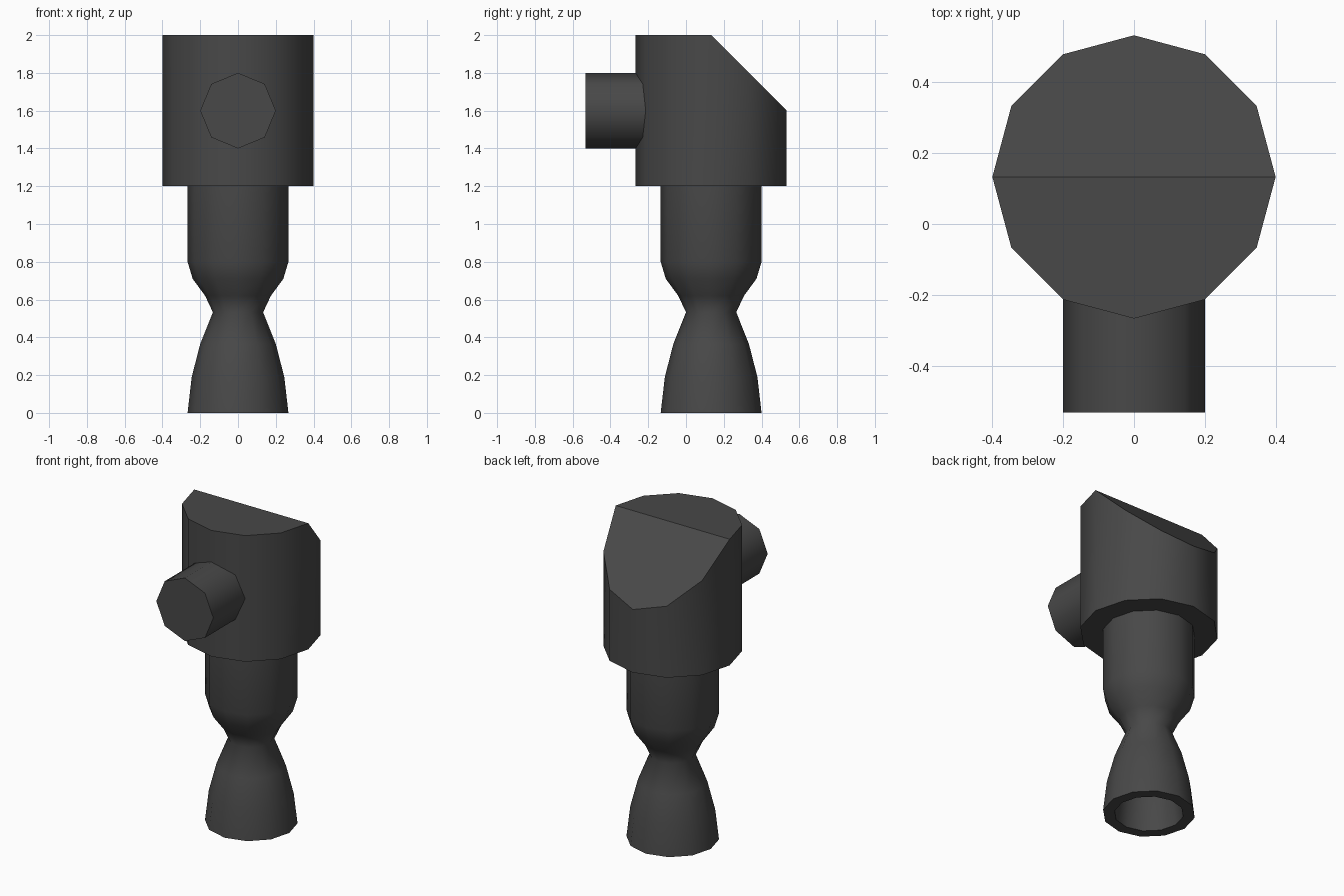
import bpy, bmesh, math
from mathutils import Matrix, Vector

if "Cube" in bpy.data.objects:
    bpy.data.objects.remove(bpy.data.objects["Cube"])

AXIS_Y = 0.133

dark_grey = bpy.data.materials.new("dark_grey")
dark_grey.diffuse_color = (0.065, 0.065, 0.065, 1)
dark_grey.use_nodes = True
dark_grey.node_tree.nodes["Principled BSDF"].inputs["Base Color"].default_value = dark_grey.diffuse_color


def lathe(profile, sides):
    """Closed solid from (radius, z) points, capped at both ends."""
    bm = bmesh.new()
    rings = []
    for r, z in profile:
        rings.append([bm.verts.new((r * math.cos(2 * math.pi * i / sides),
                                    r * math.sin(2 * math.pi * i / sides), z))
                      for i in range(sides)])
    for a, b in zip(rings, rings[1:]):
        for i in range(sides):
            j = (i + 1) % sides
            bm.faces.new((a[i], a[j], b[j], b[i]))
    bm.faces.new(rings[0])
    bm.faces.new(rings[-1])
    return bm


def finish(bm, name, angle):
    bmesh.ops.recalc_face_normals(bm, faces=bm.faces)
    mesh = bpy.data.meshes.new(name)
    bm.to_mesh(mesh)
    bm.free()
    mesh.materials.append(dark_grey)
    ob = bpy.data.objects.new(name, mesh)
    bpy.context.collection.objects.link(ob)
    bpy.ops.object.select_all(action='DESELECT')
    ob.select_set(True)
    bpy.context.view_layer.objects.active = ob
    bpy.ops.object.shade_smooth_by_angle(angle=math.radians(angle))
    return ob


# Housing: twelve-sided drum with its rear top sliced off at 45 degrees
bm = lathe([(0.4, 1.2), (0.4, 2.0)], 12)
bmesh.ops.translate(bm, verts=bm.verts, vec=(0, AXIS_Y, 0))
cut = bmesh.ops.bisect_plane(bm, geom=bm.verts[:] + bm.edges[:] + bm.faces[:],
                             dist=1e-5, plane_co=Vector((0, AXIS_Y, 2.0)),
                             plane_no=Vector((0, 1, 1)), clear_outer=True)
bmesh.ops.holes_fill(bm, edges=[e for e in bm.edges if e.is_boundary], sides=0)
finish(bm, "housing", 40)

# Chamber and bell nozzle: one turned shape, hollow from below up to the throat
nozzle_profile = [(0.067, 0.533), (0.133, 0.36), (0.178, 0.19), (0.2, 0.0),
                  (0.267, 0.0), (0.245, 0.19), (0.2, 0.365), (0.133, 0.533),
                  (0.174, 0.62), (0.24, 0.71), (0.267, 0.8), (0.267, 1.21)]
bm = lathe(nozzle_profile, 12)
bmesh.ops.translate(bm, verts=bm.verts, vec=(0, AXIS_Y, 0))
finish(bm, "chamber_and_nozzle", 60)

# Inlet pipe: octagonal stub on the front of the housing
bm = lathe([(0.2, 0.15), (0.2, 0.533)], 8)
bmesh.ops.transform(bm, verts=bm.verts,
                    matrix=Matrix.Translation((0, 0, 1.6)) @ Matrix.Rotation(math.pi / 2, 4, 'X'))
finish(bm, "inlet_pipe", 60)
